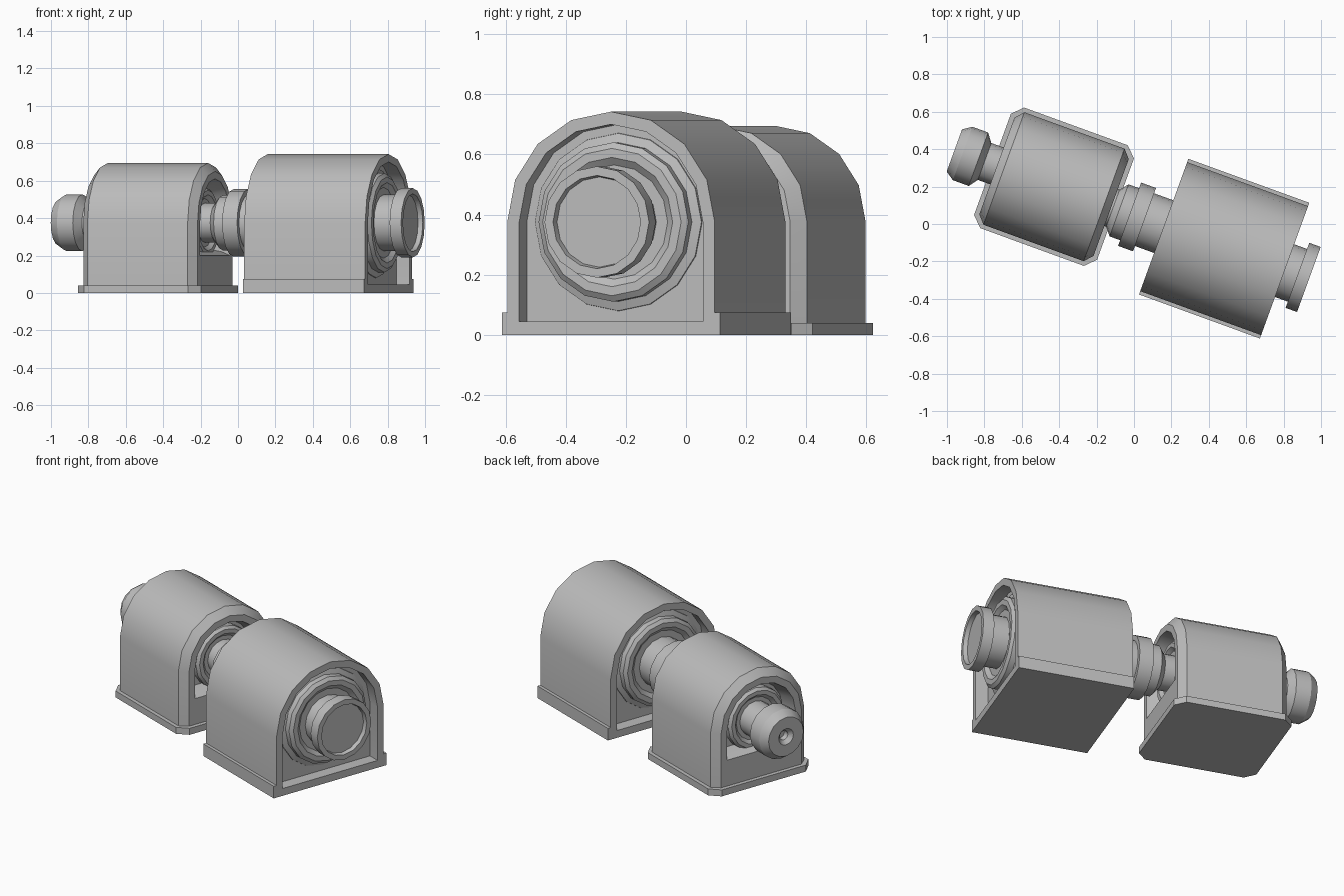
import bpy, bmesh, math
from mathutils import Matrix, Vector

cube = bpy.data.objects.get("Cube")
if cube:
    bpy.data.objects.remove(cube, do_unlink=True)

grey = bpy.data.materials.new("machine_grey")
grey.use_nodes = True
colour = (0.5, 0.5, 0.5, 1)
grey.diffuse_color = colour
grey.node_tree.nodes["Principled BSDF"].inputs["Base Color"].default_value = colour

AXIS_Z = 0.375
# Local x runs along the shaft, which is turned in plan
PLACE = Matrix.Rotation(math.radians(-20), 4, "Z") @ Matrix.Translation((0, 0.041, 0))


def finish(name, bm):
    bmesh.ops.recalc_face_normals(bm, faces=bm.faces[:])
    bm.transform(PLACE)
    mesh = bpy.data.meshes.new(name)
    bm.to_mesh(mesh)
    bm.free()
    mesh.materials.append(grey)
    ob = bpy.data.objects.new(name, mesh)
    bpy.context.collection.objects.link(ob)
    bpy.ops.object.select_all(action="DESELECT")
    ob.select_set(True)
    bpy.context.view_layer.objects.active = ob
    bpy.ops.object.shade_smooth_by_angle(angle=math.radians(30))


def loft(name, loops):
    """Skin a list of closed loops and cap both ends."""
    bm = bmesh.new()
    rings = [[bm.verts.new(p) for p in loop] for loop in loops]
    for a, b in zip(rings, rings[1:]):
        for i in range(len(a)):
            j = (i + 1) % len(a)
            bm.faces.new((a[i], a[j], b[j], b[i]))
    bm.faces.new(rings[0])
    bm.faces.new(rings[-1])
    finish(name, bm)


def arch(x, r, floor):
    pts = [(x, r, floor)]
    for i in range(9):
        a = math.pi * i / 8
        pts.append((x, r * math.cos(a), AXIS_Z + r * math.sin(a)))
    return pts + [(x, -r, floor)]


def ring(x, r, n=16):
    return [(x, r * math.cos(math.tau * i / n), AXIS_Z + r * math.sin(math.tau * i / n))
            for i in range(n)]


def turned(name, profile):
    loft(name, [ring(x, r) for x, r in profile])


def housing(name, centre, half_profile):
    """Arched shell with a recess at each end, symmetric about its centre."""
    left = [arch(centre - d, r, f) for d, r, f in half_profile]
    right = [arch(centre + d, r, f) for d, r, f in reversed(half_profile)]
    loft(name, left + right)


def slab(name, x0, x1, y0, y1, z1, cut=0):
    """Base plate, optionally with clipped corners."""
    outline = []
    for x, y, sx, sy in ((x0, y0, 1, 1), (x1, y0, -1, 1), (x1, y1, -1, -1), (x0, y1, 1, -1)):
        corner = [(x, y + sy * cut), (x + sx * cut, y)] if cut else [(x, y)]
        outline += corner if sx == sy else corner[::-1]
    loft(name, [[(x, y, z) for x, y in outline] for z in (0, z1)])


# Large housing: shell, base plate and side skirts
BIG, BIG_HALF = 0.498, 0.344
housing("large_housing", BIG, [(0.27, 0.325, 0.045), (BIG_HALF, 0.325, 0.045),
                               (BIG_HALF, 0.367, 0.0)])
slab("large_base", BIG - BIG_HALF, BIG + BIG_HALF, -0.386, 0.386, 0.045)
for side, y0 in (("right", -0.386), ("left", 0.36)):
    slab("large_skirt_" + side, BIG - BIG_HALF, BIG + BIG_HALF, y0, y0 + 0.026, 0.075)

# Small housing: chamfered shell with raised sill, clipped base plate
SMALL = -0.47
housing("small_housing", SMALL, [(0.23, 0.21, 0.23), (0.28, 0.225, 0.22), (0.325, 0.235, 0.2),
                                 (0.325, 0.275, 0.02), (0.285, 0.32, 0.02)])
slab("small_base", SMALL - 0.35, SMALL + 0.35, -0.343, 0.343, 0.04, cut=0.055)

# Stepped bearing collars in both ends of each housing
for end, s in (("inner", -1), ("outer", 1)):
    turned("large_collar_" + end, [(BIG + s * d, r) for d, r in (
        (0.25, 0.3), (0.275, 0.295), (0.285, 0.265), (0.32, 0.265),
        (0.335, 0.245), (0.335, 0.215), (0.315, 0.19), (0.315, 0.14))])
    turned("small_collar_" + end, [(SMALL - s * d, r) for d, r in (
        (0.2, 0.19), (0.27, 0.19), (0.285, 0.175), (0.285, 0.15), (0.265, 0.13), (0.265, 0.1))])

# Hollow end spool on the large housing
turned("output_spool", [(0.7, 0.15), (0.915, 0.15), (0.915, 0.185), (0.98, 0.185),
                        (0.98, 0.155), (0.955, 0.15)])

# Coupling between the housings
turned("coupling", [(0.25, 0.15), (0.045, 0.15), (0.045, 0.18), (-0.04, 0.18), (-0.04, 0.148),
                    (-0.1, 0.148), (-0.135, 0.105), (-0.3, 0.105)])

# End knob with a countersunk hole
turned("end_knob", [(-0.65, 0.105), (-0.865, 0.105), (-0.9, 0.152), (-0.99, 0.152),
                    (-1.037, 0.12), (-1.037, 0.05), (-1.015, 0.028), (-0.98, 0.028)])
